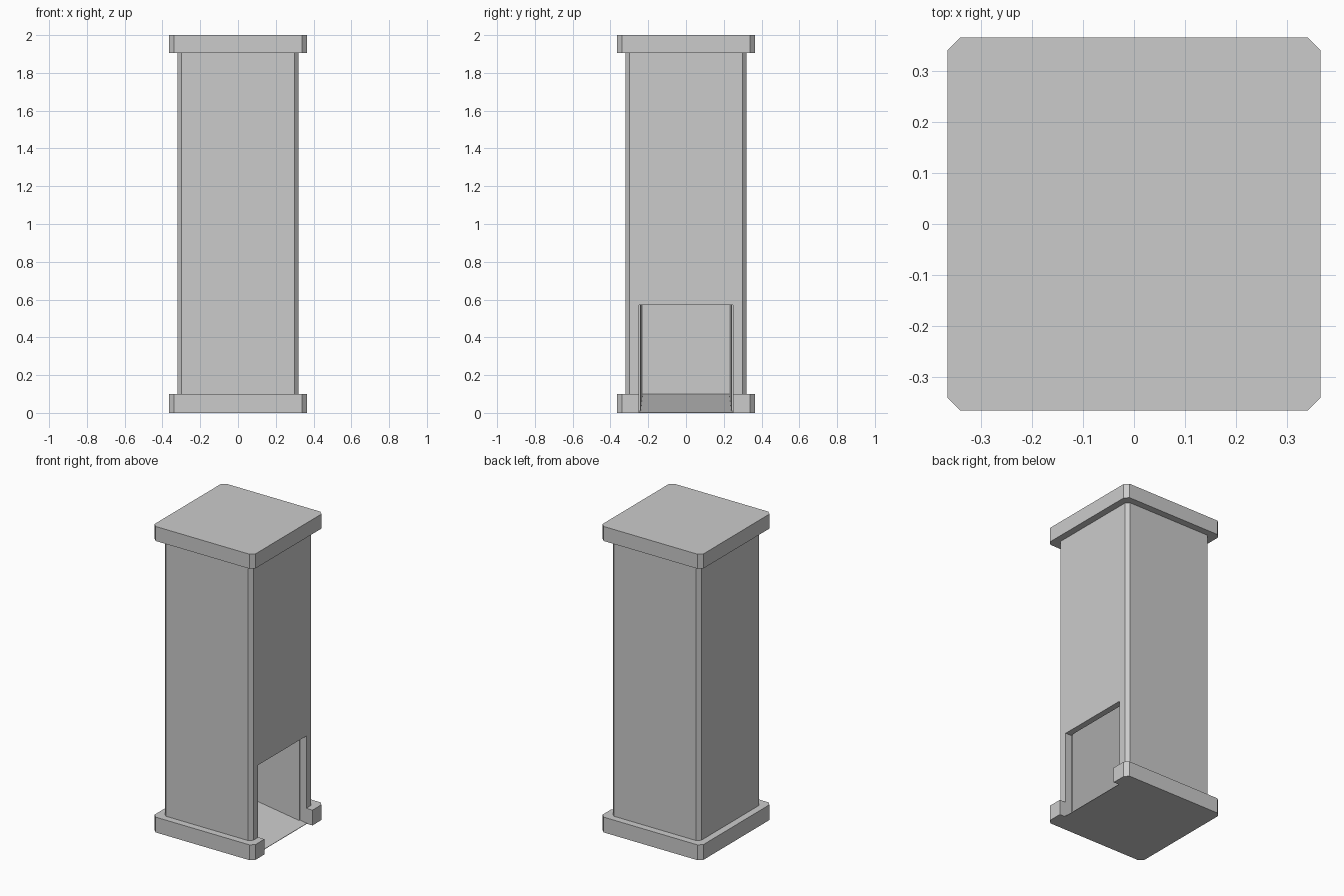
import bpy, bmesh

if "Cube" in bpy.data.objects:
    bpy.data.objects.remove(bpy.data.objects["Cube"])


def make_object(name, bm):
    bmesh.ops.recalc_face_normals(bm, faces=bm.faces)
    mesh = bpy.data.meshes.new(name)
    bm.to_mesh(mesh)
    bm.free()
    ob = bpy.data.objects.new(name, mesh)
    bpy.context.collection.objects.link(ob)
    return ob


def chamfered_square(h, c):
    k = h - c
    return [(h, -k), (h, k), (k, h), (-k, h), (-h, k), (-h, -k), (-k, -h), (k, -h)]


def side_prism(name, profile):
    """Prism across y from (x, z, half_width) points."""
    bm = bmesh.new()
    a = [bm.verts.new((x, -w, z)) for x, z, w in profile]
    b = [bm.verts.new((x, w, z)) for x, z, w in profile]
    bm.faces.new(a)
    bm.faces.new(b[::-1])
    n = len(profile)
    for i in range(n):
        j = (i + 1) % n
        bm.faces.new((a[i], b[i], b[j], a[j]))
    ob = make_object(name, bm)
    ob.hide_render = True
    return ob


# Column: base slab, shaft and cap slab as one stacked outline
bm = bmesh.new()
rings = []
for z, h, c in [(0, .365, .025), (.1, .365, .025), (.1, .32, .022),
                (1.905, .32, .022), (1.905, .365, .025), (2, .365, .025)]:
    rings.append([bm.verts.new((x, y, z)) for x, y in chamfered_square(h, c)])
bm.faces.new(rings[0])
bm.faces.new(rings[-1])
for lo, hi in zip(rings, rings[1:]):
    for i in range(8):
        j = (i + 1) % 8
        bm.faces.new((lo[i], lo[j], hi[j], hi[i]))
column = make_object("column", bm)

# Hollow inside with a gently ramped floor, tapering to the back
cavity = side_prism("cavity_cutter", [
    (.28, .01, .24), (-.28, .1, .23), (-.28, 1.85, .23), (.28, 1.85, .24)])

# Doorway on the right side, also notching the base slab
doorway = side_prism("doorway_cutter", [
    (.4, -.05, .248), (.325, -.05, .248), (.325, .003, .248),
    (.275, .011, .248), (.275, .572, .248), (.4, .572, .248)])

bpy.context.view_layer.objects.active = column
for cutter in (cavity, doorway):
    mod = column.modifiers.new(cutter.name, 'BOOLEAN')
    mod.operation = 'DIFFERENCE'
    mod.solver = 'EXACT'
    mod.object = cutter
    bpy.ops.object.modifier_apply(modifier=mod.name)
    bpy.data.objects.remove(cutter)
